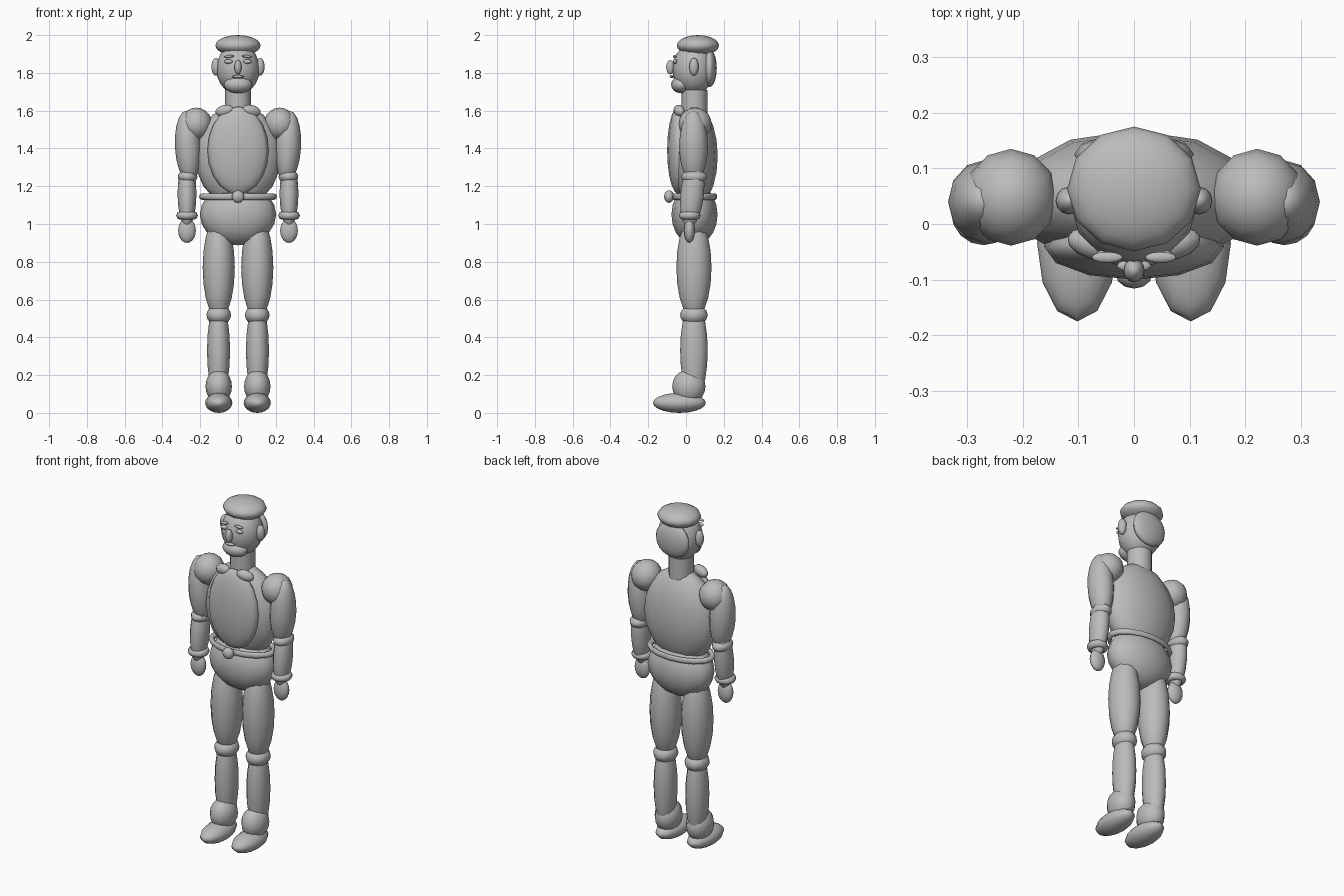
import bpy, math

grey = bpy.data.materials.new("plain_grey")
grey.diffuse_color = (0.5, 0.5, 0.5, 1)


def finish(name):
    ob = bpy.context.object
    ob.name = name
    ob.data.materials.append(grey)
    bpy.ops.object.shade_smooth()
    return ob


def ball(name, loc, radii, rot=(0, 0, 0), seg=12, rings=10):
    bpy.ops.mesh.primitive_uv_sphere_add(segments=seg, ring_count=rings, location=loc,
                                         rotation=[math.radians(a) for a in rot])
    bpy.context.object.scale = radii
    return finish(name)


def ring(name, loc, major, minor, scale=(1, 1, 1)):
    bpy.ops.mesh.primitive_torus_add(location=loc, major_radius=major, minor_radius=minor,
                                     major_segments=16, minor_segments=8)
    bpy.context.object.scale = scale
    return finish(name)


def pair(name, loc, radii, rot=(0, 0, 0)):
    # Mirrored left and right copies
    for s, side in ((-1, "right"), (1, "left")):
        ball(f"{side}_{name}", (s * loc[0], loc[1], loc[2]), radii,
             (rot[0], s * rot[1], s * rot[2]))


# Head
ball("head", (0, 0.04, 1.82), (0.115, 0.112, 0.135))
ball("cap", (0, 0.063, 1.945), (0.12, 0.112, 0.055))
ball("back_hair", (0, 0.125, 1.825), (0.108, 0.038, 0.1))
pair("ear", (0.117, 0.042, 1.832), (0.024, 0.025, 0.047))
ball("nose", (0, -0.083, 1.83), (0.019, 0.022, 0.038))
pair("eye", (0.05, -0.058, 1.86), (0.022, 0.012, 0.012))
pair("eyebrow", (0.048, -0.06, 1.887), (0.028, 0.01, 0.007), (0, 4, 0))
ball("mouth", (0, -0.075, 1.78), (0.031, 0.012, 0.008))
ball("beard", (0, -0.025, 1.738), (0.075, 0.054, 0.046))

# Neck and collar
bpy.ops.mesh.primitive_cylinder_add(vertices=12, radius=0.068, depth=0.15,
                                    location=(0, 0.045, 1.635))
finish("neck")
bpy.ops.object.shade_smooth_by_angle(angle=math.radians(40))
pair("collar", (0.072, -0.036, 1.60), (0.05, 0.028, 0.03), (0, 12, 15))

# Torso, belt and hips
ball("torso", (0, 0.045, 1.36), (0.228, 0.123, 0.27))
ball("chest_panel", (0, -0.04, 1.39), (0.162, 0.06, 0.232))
ring("belt", (0, 0.045, 1.145), 0.19, 0.017, (1, 0.58, 1))
ball("buckle", (0, -0.09, 1.145), (0.033, 0.026, 0.033))
ball("pelvis", (0, 0.045, 1.05), (0.202, 0.122, 0.163))

# Arms
pair("shoulder", (0.221, 0.048, 1.53), (0.084, 0.087, 0.086))
pair("upper_arm", (0.265, 0.04, 1.41), (0.069, 0.076, 0.19), (0, 3, 0))
pair("elbow", (0.267, 0.043, 1.25), (0.052, 0.068, 0.038))
pair("forearm", (0.27, 0.033, 1.16), (0.05, 0.062, 0.18), (-6, 0, 0))
for s, side in ((-1, "right"), (1, "left")):
    ring(side + "_cuff", (s * 0.27, 0.02, 1.045), 0.036, 0.022)
pair("hand", (0.27, 0.018, 0.965), (0.047, 0.03, 0.065))

# Legs
pair("thigh", (0.102, 0.042, 0.77), (0.085, 0.093, 0.275))
pair("knee", (0.102, 0.042, 0.518), (0.065, 0.073, 0.054))
pair("shin", (0.103, 0.042, 0.33), (0.061, 0.073, 0.265))
pair("ankle", (0.102, 0.015, 0.14), (0.07, 0.088, 0.09))
pair("foot", (0.102, -0.035, 0.053), (0.072, 0.14, 0.053))
